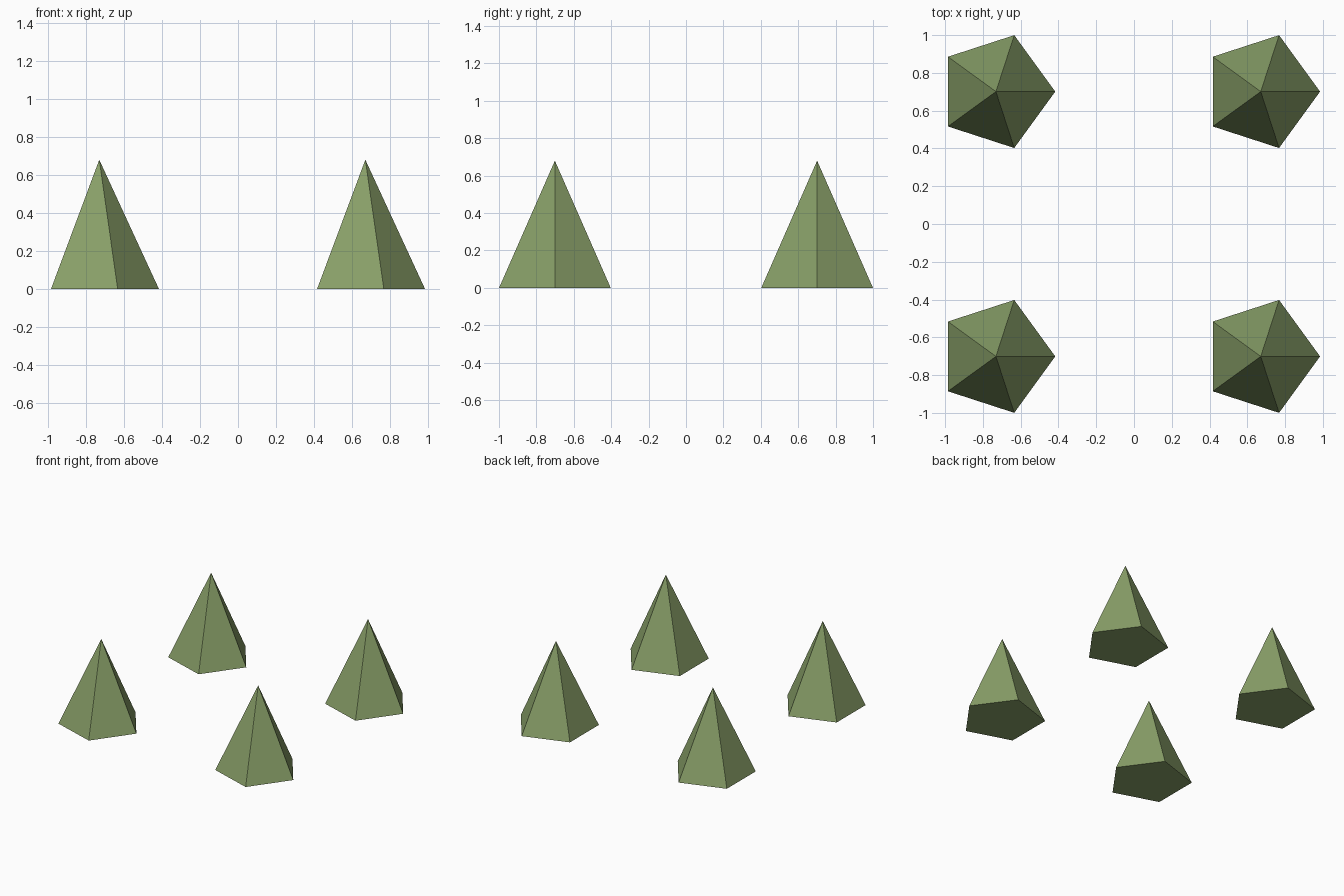
import bpy

if "Cube" in bpy.data.objects:
    bpy.data.objects.remove(bpy.data.objects["Cube"])

RADIUS = 0.314
HEIGHT = 0.68
SPACING = 0.701     # half distance between pyramid centres
SHIFT_X = -0.03     # centres the pentagons' uneven x extent

green = bpy.data.materials.new("green")
green.diffuse_color = (0.25, 0.35, 0.14, 1)
green.use_nodes = True
green.node_tree.nodes["Principled BSDF"].inputs["Base Color"].default_value = green.diffuse_color


# Five-sided pyramid with one base corner pointing to +x
def pyramid(name, x, y):
    bpy.ops.mesh.primitive_cone_add(vertices=5, radius1=RADIUS, radius2=0,
                                    depth=HEIGHT, location=(0, 0, 0))
    ob = bpy.context.object
    ob.name = name
    # Turn the mesh so its first corner (whatever its start angle) lies on +x
    import math
    from mathutils import Matrix
    corner = next(v.co for v in ob.data.vertices if v.co.z < 0)
    angle = math.atan2(corner.y, corner.x)
    ob.data.transform(Matrix.Rotation(-angle, 4, 'Z'))
    ob.location = (x, y, HEIGHT / 2)
    ob.data.materials.append(green)


# Four pyramids in a square
for side, sx in (("left", -1), ("right", 1)):
    for end, sy in (("front", -1), ("back", 1)):
        pyramid(f"{end}_{side}_pyramid", sx * SPACING + SHIFT_X, sy * SPACING)
